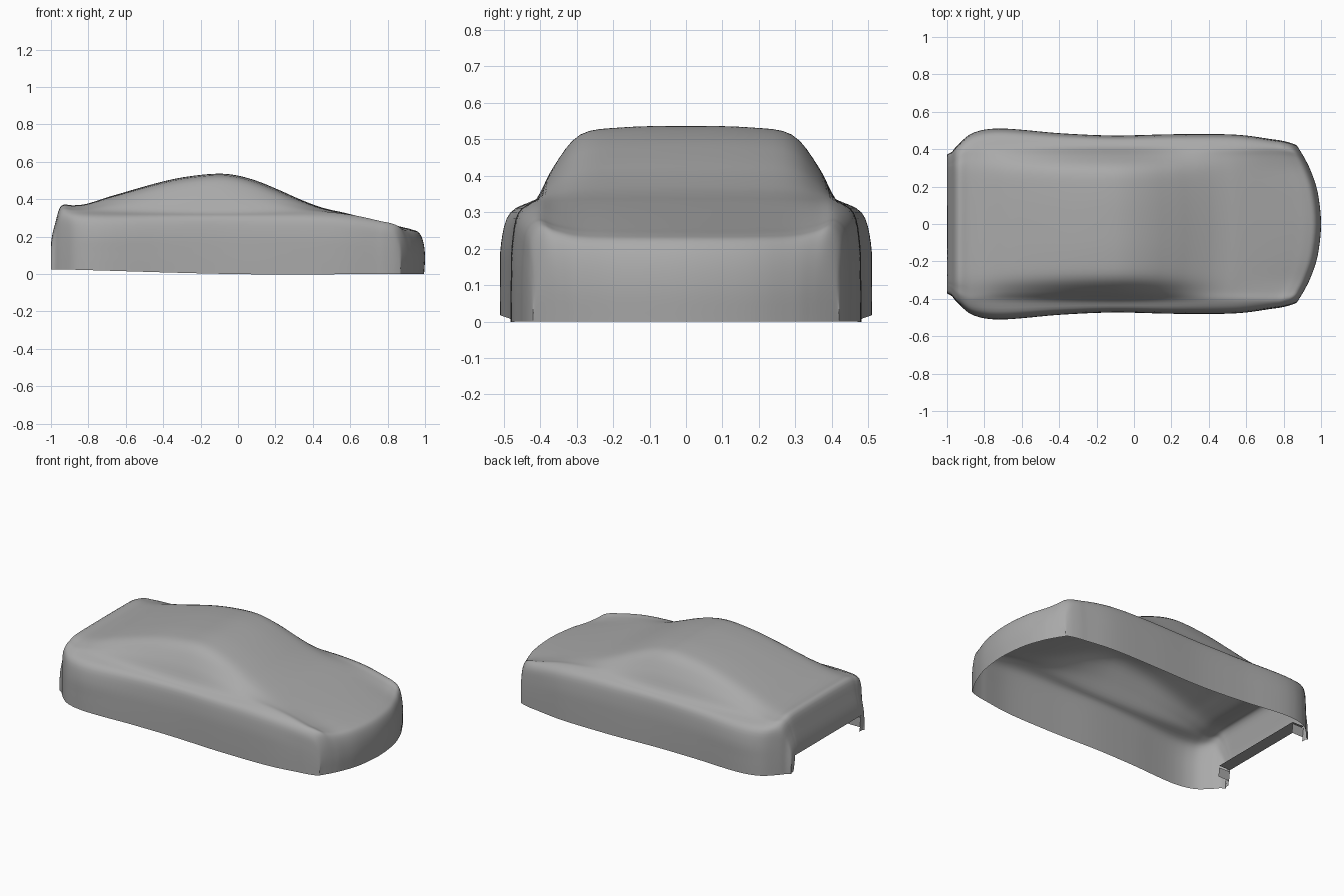
import bpy, bmesh
from mathutils import Vector

cube = bpy.data.objects.get("Cube")
if cube:
    bpy.data.objects.remove(cube)

paint = bpy.data.materials.new("body grey")
paint.use_nodes = True
grey = (0.4, 0.4, 0.4, 1)
paint.diffuse_color = grey
paint.node_tree.nodes["Principled BSDF"].inputs["Base Color"].default_value = grey

# Guide curves along the length, tail to nose: (x, value)
TAIL, NOSE = -.945, .93
WIDTH = [(TAIL, .42), (-.9, .465), (-.82, .5), (-.7, .51), (-.4, .485),
         (-.1, .473), (.3, .48), (.6, .477), (NOSE, .447)]
ROOF = [(TAIL, .365), (-.82, .373), (-.7, .41), (-.38, .5), (-.2, .53), (-.06, .535),
        (.07, .508), (.2, .458), (.33, .4), (.45, .355), (.58, .325), (NOSE, .238)]
SHOULDER = [(TAIL, .335), (.3, .335), (.6, .32), (NOSE, .272)]
SILL = [(TAIL, .025), (0, 0), (NOSE, 0)]
BEND = [(TAIL, 0), (-.2, 0), (.2, .3), (.6, .3), (NOSE, 1)]


def guide(keys, x):
    """Read a guide curve smoothly at x."""
    def slope(i):
        a, b = keys[max(i - 1, 0)], keys[min(i + 1, len(keys) - 1)]
        return (b[1] - a[1]) / (b[0] - a[0])
    i = max(k for k in range(len(keys) - 1) if k == 0 or keys[k][0] <= x)
    (start, low), (end, high) = keys[i], keys[i + 1]
    span = end - start
    t = (x - start) / span
    rise = t * t * (3 - 2 * t)
    return (low + (high - low) * rise + span * t * (1 - t)
            * (slope(i) * (1 - t) - slope(i + 1) * t))


def section(x, source, width, squash=1):
    """Cross-section from the left sill over the roof to the right sill."""
    sill, shoulder, roof, bend = (guide(k, source) for k in (SILL, SHOULDER, ROOF, BEND))
    belt, edge = min(.41, width * .9), min(.29, width * .8)
    rise = roof - shoulder
    half = [(width, sill), (width, shoulder * .33), (width - .003, shoulder * .64),
            (belt + (width - belt) * .72, shoulder * .89), (belt, shoulder),
            (belt * .6 + edge * .4, shoulder + rise * .45), (edge, shoulder + rise * .88),
            (edge * .6, shoulder + rise * .98), (0, roof)]
    full = half + [(-y, z) for y, z in reversed(half[:-1])]
    return [Vector((x - bend * .13 * (abs(y) / .42) ** 2.2, y, sill + (z - sill) * squash))
            for y, z in full]


def smooth_path(pts, steps=4):
    """Interpolate a smooth curve through a list of points."""
    out = []
    for i in range(len(pts) - 1):
        b, c = pts[i], pts[i + 1]
        a = pts[i - 1] if i else b * 2 - c
        d = pts[i + 2] if i + 2 < len(pts) else c * 2 - b
        for k in range(steps):
            t = k / steps
            out.append((b * 2 + (c - a) * t + (a * 2 - b * 5 + c * 4 - d) * t * t
                        + (b * 3 - a - c * 3 + d) * t ** 3) / 2)
    return out + [pts[-1]]


# Body shell: tail panel, main body and nose lofted as one surface
COUNT = 30
sections = [section(x, TAIL, w, s)
            for x, w, s in ((-.99, .36, 0), (-1, .37, .4), (-.975, .385, .75))]
for i in range(COUNT + 1):
    x = TAIL + (NOSE - TAIL) * i / COUNT
    sections.append(section(x, x, guide(WIDTH, x)))
sections += [section(x, NOSE, w, s)
             for x, w, s in ((.97, .436, .92), (.992, .426, .7), (1, .42, .38), (.995, .42, 0))]

rows = [smooth_path(s) for s in sections]
lines = [smooth_path(list(column)) for column in zip(*rows)]
bm = bmesh.new()
grid = [[bm.verts.new(p) for p in line] for line in lines]
for a, b in zip(grid, grid[1:]):
    for i in range(len(a) - 1):
        bm.faces.new((a[i], a[i + 1], b[i + 1], b[i]))
bmesh.ops.remove_doubles(bm, verts=bm.verts, dist=.0004)

# Rear opening between the bumper corners
HALF, TOP = .33, .13


def tail_parts():
    faces = [f for f in bm.faces if f.calc_center_median().x < -.9]
    return list({part for f in faces for part in (f, *f.edges, *f.verts)})


for point, normal in (((0, 0, TOP), (0, 0, 1)), ((0, HALF, 0), (0, 1, 0)),
                      ((0, -HALF, 0), (0, 1, 0))):
    bmesh.ops.bisect_plane(bm, geom=tail_parts(), plane_co=point, plane_no=normal)


def in_opening(p):
    return p.x < -.93 and abs(p.y) < HALF + .001 and p.z < TOP + .001


opening = [f for f in bm.faces if in_opening(f.calc_center_median())]
bmesh.ops.delete(bm, geom=opening, context='FACES')

# Lip folded inward around the opening
rim = [e for e in bm.edges if e.is_boundary and all(in_opening(v.co) for v in e.verts)]
for part in bmesh.ops.extrude_edge_only(bm, edges=rim)["geom"]:
    if isinstance(part, bmesh.types.BMVert):
        part.co.x += .08
bmesh.ops.recalc_face_normals(bm, faces=bm.faces)
if max(bm.faces, key=lambda f: f.calc_center_median().z).normal.z < 0:
    bmesh.ops.reverse_faces(bm, faces=bm.faces)

mesh = bpy.data.meshes.new("car_body_shell")
bm.to_mesh(mesh)
bm.free()
mesh.materials.append(paint)
body = bpy.data.objects.new("car_body_shell", mesh)
bpy.context.collection.objects.link(body)
bpy.context.view_layer.objects.active = body
body.select_set(True)
bpy.ops.object.shade_smooth_by_angle(angle=.8)
